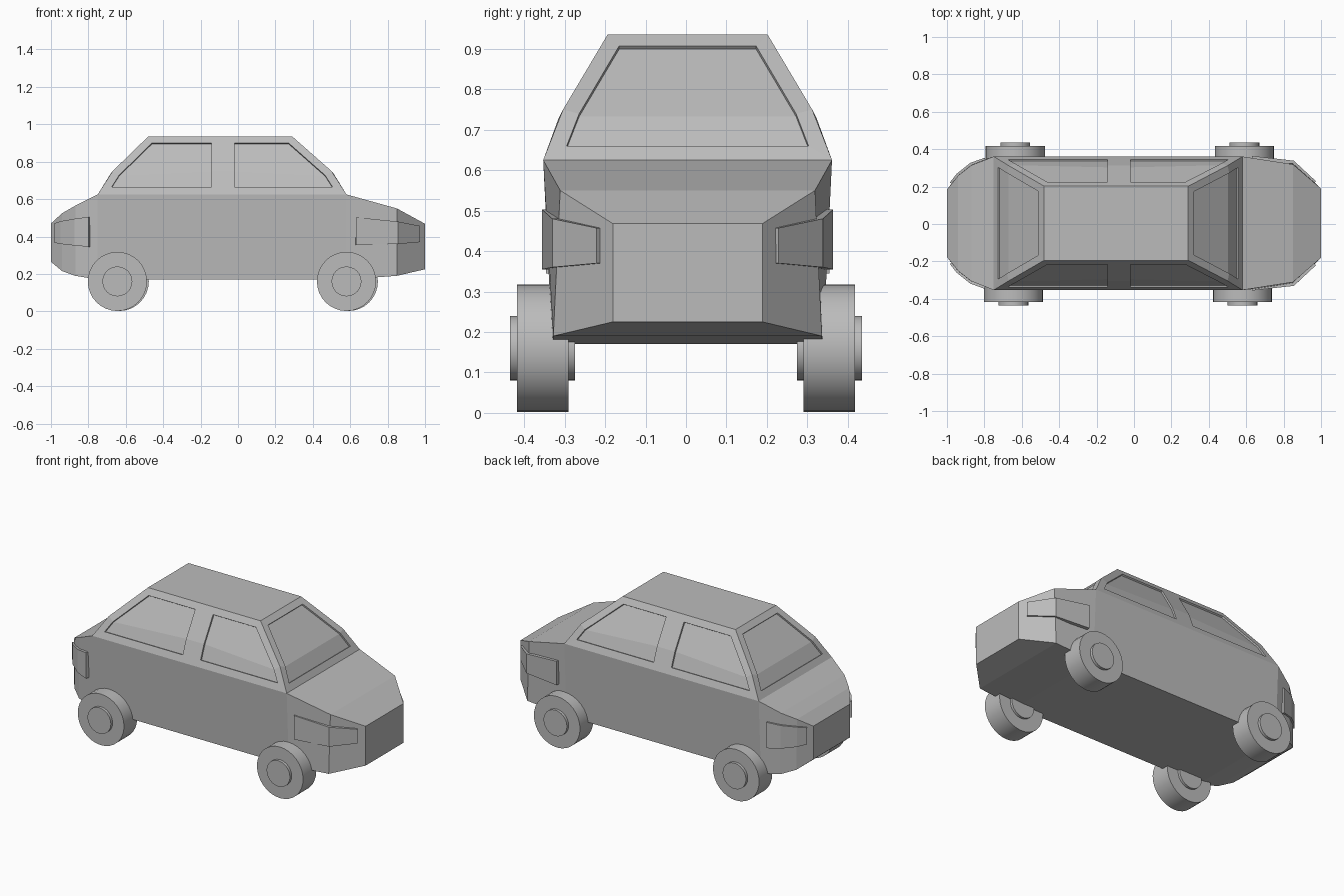
import bpy, bmesh, math
from mathutils import Vector

cube = bpy.data.objects.get("Cube")
if cube:
    bpy.data.objects.remove(cube)

grey = bpy.data.materials.new("plain_grey")
grey.use_nodes = True
COLOUR = (0.5, 0.5, 0.5, 1)
grey.diffuse_color = COLOUR
grey.node_tree.nodes["Principled BSDF"].inputs["Base Color"].default_value = COLOUR

SHIFT = 0.004  # the body sits a hair toward +y


def finish(name, bm):
    mesh = bpy.data.meshes.new(name)
    bm.to_mesh(mesh)
    bm.free()
    obj = bpy.data.objects.new(name, mesh)
    bpy.context.collection.objects.link(obj)
    mesh.materials.append(grey)
    return obj


def bridge(bm, a, b, skip=()):
    n = len(a)
    for i in range(n):
        if i not in skip:
            bm.faces.new((a[i], a[(i + 1) % n], b[(i + 1) % n], b[i]))


# Body shell: lofted stations (x, bottom half width, bottom z, top half width, top z)
STATIONS = [
    (-1.0, 0.18, 0.265, 0.18, 0.47),
    (-0.94, 0.26, 0.215, 0.255, 0.525),
    (-0.87, 0.315, 0.19, 0.31, 0.565),
    (-0.75, 0.335, 0.17, 0.357, 0.625),
    (0.58, 0.335, 0.17, 0.357, 0.625),
    (0.85, 0.332, 0.19, 0.315, 0.55),
    (1.0, 0.185, 0.225, 0.185, 0.468),
]
bm = bmesh.new()
rings = []
for x, wb, zb, wt, zt in STATIONS:
    corners = ((-wb, zb), (wb, zb), (wt, zt), (-wt, zt))
    rings.append([bm.verts.new((x, y, z)) for y, z in corners])
for i, (a, b) in enumerate(zip(rings, rings[1:])):
    bridge(bm, a, b, skip=(2,) if i == 3 else ())
bm.faces.new(rings[0])
bm.faces.new(rings[-1])

# Cabin: loops rising from the belt line (rear x, front x, half width, z)
loop = [rings[3][3], rings[4][3], rings[4][2], rings[3][2]]
for x0, x1, w, z in ((-0.67, 0.5, 0.308, 0.75), (-0.48, 0.29, 0.198, 0.935)):
    upper = [bm.verts.new((x, y, z)) for x, y in ((x0, -w), (x1, -w), (x1, w), (x0, w))]
    bridge(bm, loop, upper)
    loop = upper
bm.faces.new(loop)
bmesh.ops.recalc_face_normals(bm, faces=bm.faces)

# Door pillar cuts
for x in (-0.1, -0.062):
    bmesh.ops.bisect_plane(bm, geom=bm.verts[:] + bm.edges[:] + bm.faces[:],
                           plane_co=(x, 0, 0), plane_no=(1, 0, 0))


def window_key(face):
    c, n = face.calc_center_median(), face.normal
    if c.z < 0.63 or n.z > 0.95:
        return None
    if abs(n.x) > 0.3:
        return "front" if n.x > 0 else "rear"
    if -0.1 < c.x < -0.062:
        return None
    return (c.x > 0, c.y > 0)


# Recessed windows
bm.normal_update()
groups = {}
for face in bm.faces:
    key = window_key(face)
    if key:
        groups.setdefault(key, []).append(face)
for faces in groups.values():
    bmesh.ops.inset_region(bm, faces=faces, thickness=0.042, use_even_offset=True)
    bmesh.ops.inset_region(bm, faces=faces, thickness=0.0005, depth=-0.01,
                           use_even_offset=True)
body = finish("car_body", bm)
body.location.y = SHIFT


# Wraparound lamps: raised strips (x, half width, low z, high z)
def lamp(name, points, side):
    bm = bmesh.new()
    cols = [[bm.verts.new((x, side * w, z)) for z in (lo, hi)] for x, w, lo, hi in points]
    for a, b in zip(cols, cols[1:]):
        bm.faces.new((a[0], b[0], b[1], a[1]))
    obj = finish(name, bm)
    obj.location.y = SHIFT
    mod = obj.modifiers.new("thickness", 'SOLIDIFY')
    mod.thickness, mod.offset, mod.use_even_offset = 0.022, 0, True


HEAD = [(0.63, 0.349, 0.355, 0.503), (0.85, 0.324, 0.36, 0.48), (0.965, 0.217, 0.37, 0.457)]
TAIL = [(-0.795, 0.34, 0.345, 0.505), (-0.87, 0.313, 0.352, 0.495),
        (-0.94, 0.257, 0.36, 0.482), (-0.976, 0.211, 0.368, 0.47)]


# Wheels: a tyre drum with a hub through it
def drum(name, x, y, radius, width, sides):
    bpy.ops.mesh.primitive_cylinder_add(vertices=sides, radius=radius, depth=width,
                                        location=(x, y, 0.16),
                                        rotation=(math.pi / 2, 0, 0))
    obj = bpy.context.object
    obj.name = name
    obj.data.materials.append(grey)
    bpy.ops.object.shade_smooth_by_angle(angle=math.radians(30))


for side, label in ((1, "left"), (-1, "right")):
    lamp("headlamp_" + label, HEAD, side)
    lamp("tail_lamp_" + label, TAIL, side)
    for x, end in ((0.585, "front"), (-0.64, "rear")):
        wx = x + 0.005 * side
        drum(f"{end}_tyre_{label}", wx, side * 0.354, 0.158, 0.128, 32)
        drum(f"{end}_hub_{label}", wx, side * 0.355, 0.08, 0.16, 24)
